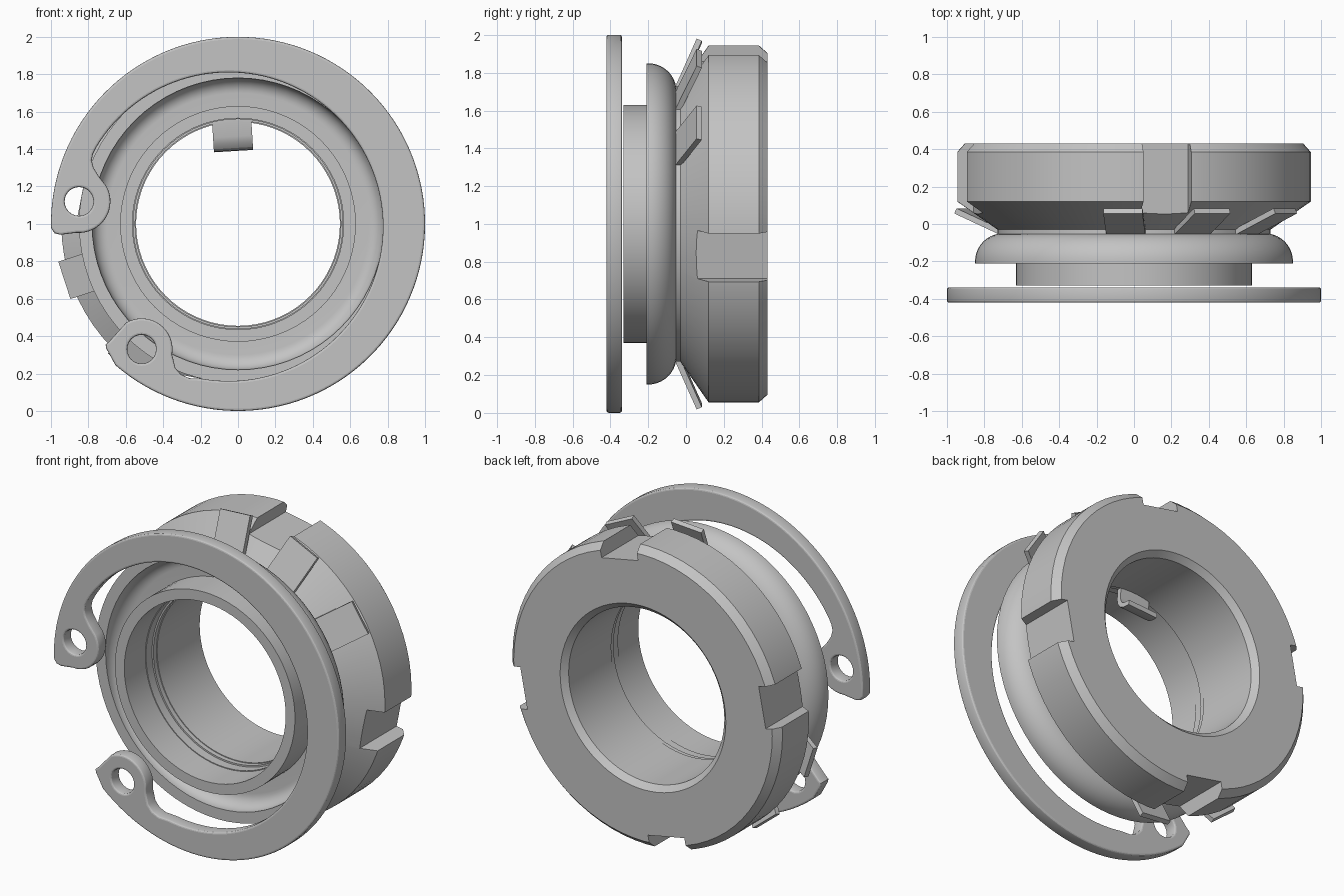
import bpy, bmesh
from math import sin, cos, radians, pi
from mathutils import Vector, Matrix

if "Cube" in bpy.data.objects:
    bpy.data.objects.remove(bpy.data.objects["Cube"])

steel = bpy.data.materials.new("grey_steel")
steel.use_nodes = True
GREY = (0.55, 0.55, 0.55, 1)
steel.diffuse_color = GREY
steel.node_tree.nodes["Principled BSDF"].inputs["Base Color"].default_value = GREY

CENTRE = Vector((0, 0, 1))


def select(obj):
    bpy.ops.object.select_all(action="DESELECT")
    obj.select_set(True)
    bpy.context.view_layer.objects.active = obj


def finish(obj):
    """Apply modifiers, set the material and smooth the soft edges."""
    select(obj)
    bpy.ops.object.convert(target="MESH")
    obj.data.materials.clear()
    obj.data.materials.append(steel)
    bpy.ops.object.shade_smooth_by_angle(angle=radians(28))


def to_object(name, bm):
    bmesh.ops.recalc_face_normals(bm, faces=bm.faces)
    mesh = bpy.data.meshes.new(name)
    bm.to_mesh(mesh)
    bm.free()
    obj = bpy.data.objects.new(name, mesh)
    bpy.context.collection.objects.link(obj)
    return obj


def lathe(name, profile, segments=72):
    """Turn a closed (radius, y) profile about the y axis."""
    bm = bmesh.new()
    rings = []
    for i in range(segments):
        a = 2 * pi * i / segments
        rings.append([bm.verts.new(CENTRE + Vector((r * cos(a), y, r * sin(a))))
                      for r, y in profile])
    n = len(profile)
    for i in range(segments):
        p, q = rings[i], rings[(i + 1) % segments]
        for j in range(n):
            k = (j + 1) % n
            bm.faces.new((p[j], p[k], q[k], q[j]))
    return to_object(name, bm)


def strip(name, path, angle, width=0.21, thickness=0.03):
    """Sheet-metal tab: a (radius, y) path widened along the tangent."""
    a = radians(angle)
    out, side = Vector((cos(a), 0, sin(a))), Vector((-sin(a), 0, cos(a)))
    bm = bmesh.new()
    rows = [[bm.verts.new(CENTRE + out * r + side * s * width / 2 + Vector((0, y, 0)))
             for s in (-1, 1)] for r, y in path]
    for p, q in zip(rows, rows[1:]):
        bm.faces.new((p[0], p[1], q[1], q[0]))
    obj = to_object(name, bm)
    mod = obj.modifiers.new("thickness", "SOLIDIFY")
    mod.thickness = thickness
    mod.offset = 0
    finish(obj)


def arc(cx, cy, r, start, end, steps):
    return [(cx + r * cos(radians(start + (end - start) * i / steps)),
             cy + r * sin(radians(start + (end - start) * i / steps)))
            for i in range(steps + 1)]


# Slotted nut with a tapered front
nut = lathe("slotted_nut", [
    (0.545, -0.03), (0.73, -0.03), (0.945, 0.12), (0.945, 0.385),
    (0.905, 0.43), (0.58, 0.43), (0.545, 0.395)])
bm = bmesh.new()
for angle in (79, 169, 259, 349):
    turn = Matrix.Translation(CENTRE) @ Matrix.Rotation(-radians(angle), 4, "Y")
    box = turn @ Matrix.Translation((0.95, 0.2, 0)) @ Matrix.Diagonal((0.2, 0.8, 0.26, 1))
    bmesh.ops.create_cube(bm, size=1, matrix=box)
cutter = to_object("slot_cutter", bm)
cutter.hide_render = True
cut = nut.modifiers.new("slots", "BOOLEAN")
cut.object = cutter
cut.operation = "DIFFERENCE"
cut.solver = "EXACT"
finish(nut)
bpy.data.objects.remove(cutter)

# Lock washer with bent tabs and one inner key
finish(lathe("lock_washer", [(0.55, -0.06), (0.73, -0.06), (0.73, -0.03), (0.55, -0.03)]))
for angle in (33.5, 64.5, 93.5, 198, 231, 264):
    strip("washer_tab", [(0.70, -0.05), (0.97, 0.07)], angle)
strip("washer_key", [(0.57, -0.045), (0.47, -0.045), (0.44, -0.037),
                     (0.418, -0.02), (0.408, 0.005), (0.405, 0.05)], 93.5)

# Rounded cup, open to the front
outer = arc(0.70, -0.20, 0.15, 0, 90, 10)
inner = arc(0.70, -0.20, 0.08, 90, 0, 8)
finish(lathe("dished_cup", [(0.85, -0.21)] + outer + [(0.56, -0.05), (0.56, -0.12)]
             + inner + [(0.78, -0.21)]))

# Inner sleeve
finish(lathe("sleeve", [(0.565, -0.33), (0.63, -0.33), (0.63, -0.06), (0.565, -0.06)]))

# Open retaining ring with two eyed ends
outline = arc(0, 0, 1, 229, 541, 110)
outline += [(-0.995, -0.03), (-0.98, -0.05), (-0.95, -0.058)]
outline += arc(-0.85, 0.12, 0.168, 265, 390, 16)
outline += [(-0.745, 0.255), (-0.772, 0.30), (-0.782, 0.34), (-0.775, 0.375)]
outline += arc(-0.05, -0.015, 0.825, 149, -100, 90)
outline += [(-0.26, -0.825), (-0.305, -0.805), (-0.335, -0.77), (-0.347, -0.72)]
outline += arc(-0.515, -0.67, 0.165, -10, 120, 16)
outline += [(-0.69, -0.63), (-0.708, -0.645), (-0.705, -0.665)]
loops = [outline] + [arc(x, z, 0.077, 0, 345, 23)
                     for x, z in ((-0.85, 0.12), (-0.515, -0.67))]
curve = bpy.data.curves.new("retaining_ring", "CURVE")
curve.dimensions = "2D"
curve.fill_mode = "BOTH"
for loop in loops:
    spline = curve.splines.new("POLY")
    spline.points.add(len(loop) - 1)
    for point, (x, z) in zip(spline.points, loop):
        point.co = (x, z, 0, 1)
    spline.use_cyclic_u = True
curve.extrude = 0.029
curve.bevel_depth = 0.012
curve.bevel_resolution = 2
curve.offset = -0.012
ring = bpy.data.objects.new("retaining_ring", curve)
bpy.context.collection.objects.link(ring)
ring.location = (0, -0.38, 1)
ring.rotation_euler = (pi / 2, 0, 0)
finish(ring)
